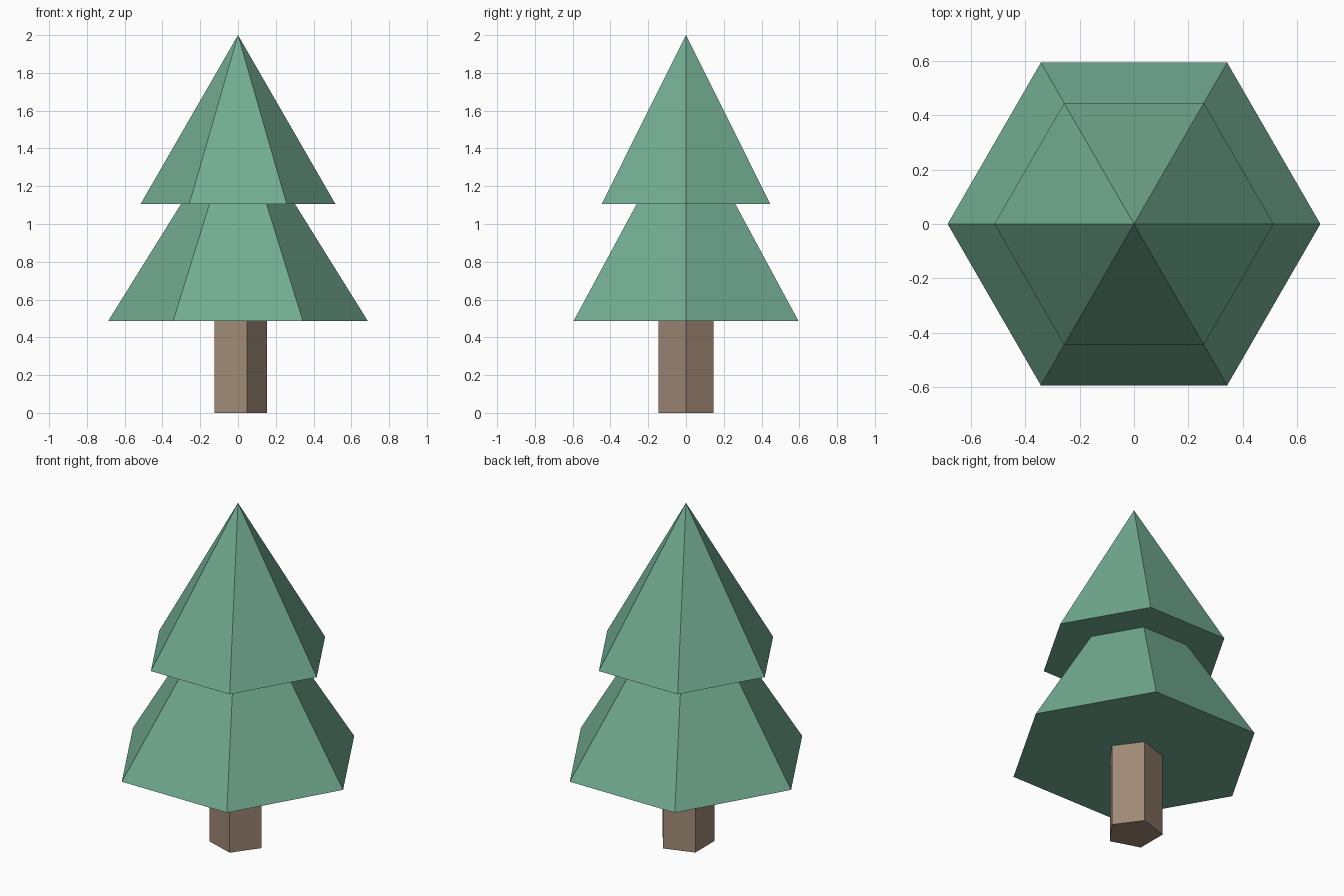
import bpy, bmesh
from math import cos, sin, tau

if "Cube" in bpy.data.objects:
    bpy.data.objects.remove(bpy.data.objects["Cube"])


def material(name, rgb):
    m = bpy.data.materials.new(name)
    m.diffuse_color = (*rgb, 1.0)
    m.use_nodes = True
    m.node_tree.nodes["Principled BSDF"].inputs["Base Color"].default_value = m.diffuse_color
    return m


def solid(name, sides, radius, z0, z1, mat, pointed):
    """Flat-faced pyramid or prism with its first corner on +x."""
    bm = bmesh.new()

    def ring(z):
        return [bm.verts.new((radius * cos(tau * i / sides),
                              radius * sin(tau * i / sides), z)) for i in range(sides)]

    base = ring(z0)
    bm.faces.new(base[::-1])
    if pointed:
        tip = bm.verts.new((0, 0, z1))
        for i in range(sides):
            bm.faces.new((base[i], base[(i + 1) % sides], tip))
    else:
        top = ring(z1)
        bm.faces.new(top)
        for i in range(sides):
            j = (i + 1) % sides
            bm.faces.new((base[i], base[j], top[j], top[i]))
    bmesh.ops.recalc_face_normals(bm, faces=bm.faces[:])
    me = bpy.data.meshes.new(name)
    bm.to_mesh(me)
    bm.free()
    me.materials.append(mat)
    ob = bpy.data.objects.new(name, me)
    bpy.context.collection.objects.link(ob)
    return ob


green = material("leaf green", (0.171, 0.413, 0.287))
brown = material("bark brown", (0.352, 0.254, 0.181))

# Five-sided trunk
solid("trunk", 5, 0.153, 0.0, 0.49, brown, False)
# Two six-sided foliage tiers, the lower tip hidden inside the upper
solid("lower_foliage", 6, 0.687, 0.487, 1.59, green, True)
solid("upper_foliage", 6, 0.515, 1.107, 2.0, green, True)
